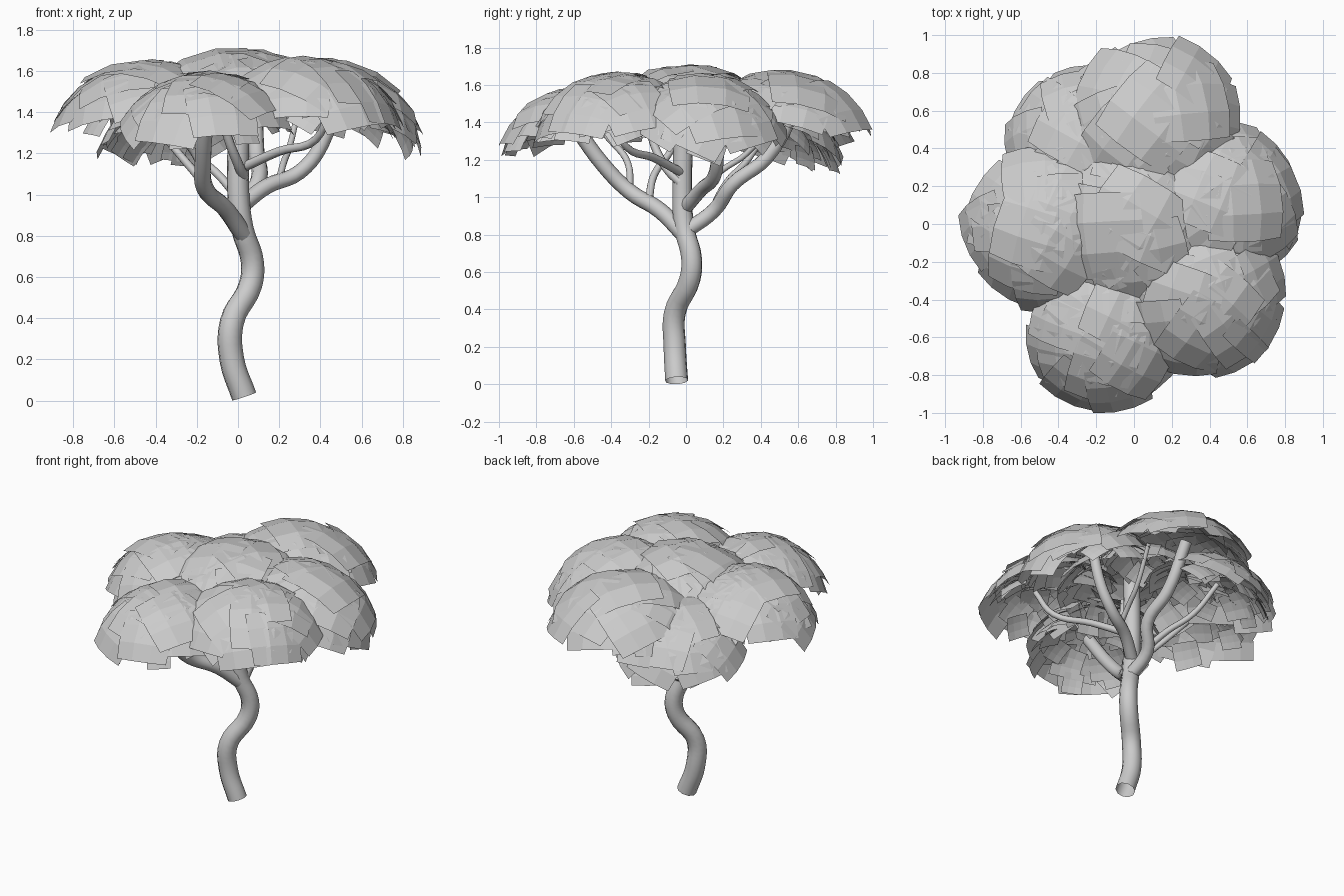
import bpy, bmesh, math, random
from mathutils import Vector, Matrix

random.seed(7)
if "Cube" in bpy.data.objects:
    bpy.data.objects.remove(bpy.data.objects["Cube"], do_unlink=True)

# One pale grey for the whole tree
grey = bpy.data.materials.new("pale_grey")
grey.use_nodes = True
grey.diffuse_color = (0.6, 0.6, 0.6, 1)
grey.node_tree.nodes["Principled BSDF"].inputs["Base Color"].default_value = (0.6, 0.6, 0.6, 1)


def branch(name, points, start, end):
    """Tapered open tube through the given points."""
    curve = bpy.data.curves.new(name, "CURVE")
    curve.dimensions = "3D"
    curve.bevel_depth = 1
    curve.bevel_resolution = 3
    curve.resolution_u = 5
    spline = curve.splines.new("BEZIER")
    spline.bezier_points.add(len(points) - 1)
    for i, (bp, co) in enumerate(zip(spline.bezier_points, points)):
        bp.co = co
        bp.handle_left_type = bp.handle_right_type = "AUTO"
        bp.radius = start + (end - start) * i / (len(points) - 1)
    obj = bpy.data.objects.new(name, curve)
    bpy.context.collection.objects.link(obj)
    bpy.ops.object.select_all(action="DESELECT")
    bpy.context.view_layer.objects.active = obj
    obj.select_set(True)
    bpy.ops.object.convert(target="MESH")
    obj = bpy.context.object
    obj.data.materials.clear()
    obj.data.materials.append(grey)
    obj.data.shade_smooth()


def card(bm, matrix, theta, phi, half, radius, lean):
    """Square leaf card wrapped onto a sphere."""
    n = 3
    centre = Vector((math.sin(theta) * math.cos(phi), math.sin(theta) * math.sin(phi), math.cos(theta)))
    down = Vector((math.cos(theta) * math.cos(phi), math.cos(theta) * math.sin(phi), -math.sin(theta)))
    side = centre.cross(down)
    turn = Matrix.Rotation(random.uniform(-0.4, 0.4), 3, centre)
    down, side = turn @ down, turn @ side
    skew = random.uniform(-lean, lean)
    grid = []
    for i in range(n + 1):
        for j in range(n + 1):
            u, v = (2 * i / n - 1) * half, (2 * j / n - 1) * half
            d = (centre + down * u + side * v).normalized()
            grid.append(bm.verts.new(matrix @ (d * radius * (1 + skew * v + lean * 0.5 * u))))
    for i in range(n):
        for j in range(n):
            k = i * (n + 1) + j
            bm.faces.new((grid[k], grid[k + n + 1], grid[k + n + 2], grid[k + 1]))


def leaf_dome(name, x, y, top, radius, tilt):
    """Shallow cap of overlapping cards, tipped away from the trunk."""
    bm = bmesh.new()
    axis = Vector((-y, x, 0)) if tilt else Vector((0, 0, 1))
    matrix = Matrix.Translation((x, y, top - radius)) @ Matrix.Rotation(math.radians(tilt), 4, axis)
    # Outer shingles: crown, shoulder ring and rim ring
    for count, angle, half in ((1, 0, 0.5), (5, 24, 0.46), (8, 40, 0.38)):
        offset = random.uniform(0, math.tau)
        for i in range(count):
            theta = math.radians(angle + (random.uniform(-4, 4) if angle else 0))
            phi = offset + math.tau * (i + random.uniform(-0.15, 0.15)) / count
            card(bm, matrix, theta, phi, half, radius * random.uniform(0.97, 1.005), 0.08)
    # Small cards layered inside
    for i in range(36):
        theta = math.radians(random.uniform(20, 58))
        phi = math.tau * i / 36 + random.uniform(-0.1, 0.1)
        card(bm, matrix, theta, phi, random.uniform(0.14, 0.24), radius * random.uniform(0.82, 0.95), 0.3)
    mesh = bpy.data.meshes.new(name)
    bm.to_mesh(mesh)
    bm.free()
    mesh.materials.append(grey)
    bpy.context.collection.objects.link(bpy.data.objects.new(name, mesh))


# Trunk and main limbs
branch("trunk", [(0.03, -0.05, 0.02), (-0.03, -0.06, 0.2), (-0.03, -0.06, 0.38), (0.06, 0.02, 0.56),
                 (0.07, 0.03, 0.67), (0.02, -0.01, 0.84), (0, -0.02, 1.05), (0.02, 0, 1.55)], 0.062, 0.052)
branch("front_limb", [(0.03, -0.01, 0.8), (-0.06, -0.14, 0.93), (-0.16, -0.3, 1.03),
                      (-0.17, -0.44, 1.17), (-0.15, -0.62, 1.42)], 0.045, 0.04)
branch("back_limb", [(0.03, 0, 0.82), (0.02, 0.15, 0.93), (0.1, 0.25, 1.07),
                     (0.09, 0.43, 1.21), (0.08, 0.6, 1.5)], 0.042, 0.037)
branch("left_limb", [(0.02, 0, 0.95), (0.14, 0.08, 1.04), (0.3, 0.15, 1.11),
                     (0.41, 0.17, 1.25), (0.48, 0.17, 1.5)], 0.04, 0.033)
# Thin branches
branch("front_left_branch", [(0.02, -0.02, 1.13), (0.2, -0.17, 1.21), (0.38, -0.32, 1.27), (0.45, -0.42, 1.45)], 0.024, 0.017)
branch("middle_branch", [(0.03, -0.03, 1.08), (0, -0.1, 1.15), (-0.05, -0.17, 1.28), (-0.1, -0.22, 1.5)], 0.026, 0.02)
branch("right_branch", [(-0.1, -0.2, 0.98), (-0.22, -0.17, 1.12), (-0.33, -0.08, 1.25), (-0.5, 0, 1.45)], 0.022, 0.016)
branch("front_right_branch", [(-0.16, -0.3, 1.03), (-0.2, -0.31, 1.18), (-0.3, -0.4, 1.3), (-0.38, -0.5, 1.4)], 0.02, 0.015)
branch("back_right_branch", [(0.04, 0.14, 0.93), (-0.08, 0.22, 1.08), (-0.2, 0.33, 1.2), (-0.3, 0.45, 1.4)], 0.022, 0.016)
branch("side_branch", [(0.2, 0.1, 1.07), (0.22, 0.2, 1.15), (0.25, 0.32, 1.23), (0.3, 0.5, 1.45)], 0.018, 0.014)

# Leaf domes
leaf_dome("middle_leaves", 0, 0, 1.72, 0.56, 0)
leaf_dome("back_leaves", 0.1, 0.5, 1.685, 0.53, 9)
leaf_dome("left_leaves", 0.41, 0.09, 1.665, 0.49, 23)
leaf_dome("front_left_leaves", 0.34, -0.36, 1.675, 0.49, 13)
leaf_dome("front_right_leaves", -0.14, -0.54, 1.605, 0.48, 13)
leaf_dome("right_leaves", -0.43, -0.01, 1.665, 0.5, 10)
leaf_dome("back_right_leaves", -0.23, 0.39, 1.56, 0.47, 21)
